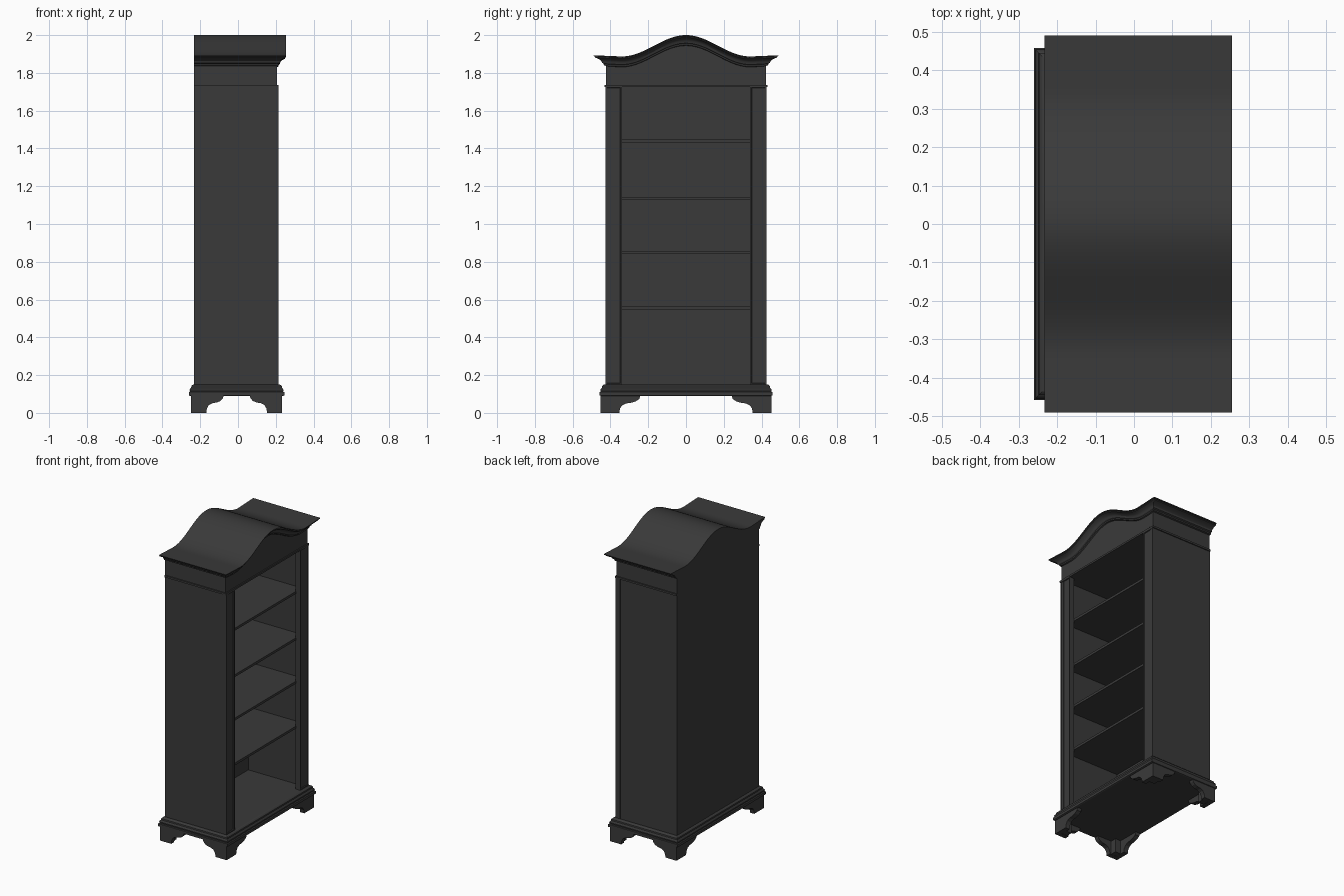
import bpy, bmesh, math

if "Cube" in bpy.data.objects:
    bpy.data.objects.remove(bpy.data.objects["Cube"])

mat = bpy.data.materials.new("dark_wood")
mat.diffuse_color = (0.042, 0.042, 0.042, 1)
mat.use_nodes = True
mat.node_tree.nodes["Principled BSDF"].inputs["Base Color"].default_value = mat.diffuse_color


def finish(name, bm, smooth=False):
    bmesh.ops.remove_doubles(bm, verts=bm.verts, dist=1e-5)
    bmesh.ops.recalc_face_normals(bm, faces=bm.faces)
    me = bpy.data.meshes.new(name)
    bm.to_mesh(me)
    bm.free()
    ob = bpy.data.objects.new(name, me)
    me.materials.append(mat)
    bpy.context.collection.objects.link(ob)
    if smooth:
        bpy.ops.object.select_all(action='DESELECT')
        ob.select_set(True)
        bpy.context.view_layer.objects.active = ob
        bpy.ops.object.shade_smooth_by_angle(angle=math.radians(25))
    return ob


def box_bm(x0, x1, y0, y1, z0, z1):
    bm = bmesh.new()
    bmesh.ops.create_cube(bm, size=1)
    for v in bm.verts:
        c = v.co
        c.x = x1 if c.x > 0 else x0
        c.y = y1 if c.y > 0 else y0
        c.z = z1 if c.z > 0 else z0
    return bm


def box(name, *dims):
    return finish(name, box_bm(*dims))


def prism(name, pts, offset):
    """Extrude a closed outline of 3D points by an offset vector."""
    bm = bmesh.new()
    f = bm.faces.new([bm.verts.new(p) for p in pts])
    ext = bmesh.ops.extrude_face_region(bm, geom=[f])
    bmesh.ops.translate(bm, vec=offset,
                        verts=[g for g in ext["geom"] if isinstance(g, bmesh.types.BMVert)])
    return finish(name, bm)


def stepped_block(name, x0, x1, hy, profile):
    """Rectangular block lofted through (offset, z) rings."""
    bm = bmesh.new()
    rings = []
    for o, z in profile:
        rings.append([bm.verts.new(p) for p in (
            (x0 - o, -hy - o, z), (x1 + o, -hy - o, z), (x1 + o, hy + o, z), (x0 - o, hy + o, z))])
    for a, b in zip(rings, rings[1:]):
        for i in range(4):
            j = (i + 1) % 4
            bm.faces.new((a[i], a[j], b[j], b[i]))
    bm.faces.new(rings[0])
    bm.faces.new(rings[-1])
    return finish(name, bm, True)


BACK = -0.232

# Base moulding
stepped_block("base_moulding", -0.23, 0.215, 0.427, [
    (0.024, 0.09), (0.030, 0.093), (0.030, 0.11), (0.024, 0.113), (0.026, 0.122),
    (0.022, 0.130), (0.018, 0.133), (0.017, 0.142), (0.011, 0.148), (0.006, 0.150), (0, 0.150)])

# Bracket feet: two shaped plates and a corner block at each corner
long_cut = [(0, 0), (0.10, 0), (0.103, 0.022), (0.115, 0.04), (0.135, 0.05),
            (0.16, 0.053), (0.185, 0.06), (0.205, 0.073), (0.212, 0.092), (0, 0.092)]
short_cut = [(0, 0), (0.08, 0), (0.083, 0.022), (0.094, 0.042), (0.112, 0.051),
             (0.135, 0.055), (0.155, 0.063), (0.168, 0.077), (0.172, 0.092), (0, 0.092)]
for sx, ex, nx in ((1, -0.248, "back"), (-1, 0.234, "front")):
    for sy, ny in ((1, "left"), (-1, "right")):
        ey = -sy * 0.453
        tag = nx + "_" + ny
        prism("foot_long_plate_" + tag, [(ex, ey + sy * u, z) for u, z in long_cut], (sx * 0.03, 0, 0))
        prism("foot_short_plate_" + tag, [(ex + sx * u, ey, z) for u, z in short_cut], (0, sy * 0.03, 0))
        xs = sorted((ex + sx * 0.02, ex + sx * 0.07))
        ys = sorted((ey + sy * 0.02, ey + sy * 0.07))
        box("foot_block_" + tag, *xs, *ys, 0.001, 0.092)

# Carcass: sides, back, shelves
for s, n in ((-1, "left"), (1, "right")):
    box("side_panel_" + n, BACK, 0.212, *sorted((s * 0.40, s * 0.425)), 0.149, 1.735)
    # Front stile with a sunken panel
    bm = box_bm(0.18, 0.215, *sorted((s * 0.34, s * 0.4255)), 0.150, 1.728)
    bm.normal_update()
    front = [f for f in bm.faces if f.normal.x > 0.9]
    bmesh.ops.inset_region(bm, faces=front, thickness=0.009, depth=0)
    bmesh.ops.inset_region(bm, faces=front, thickness=0.003, depth=-0.006)
    finish("front_stile_" + n, bm)
box("back_panel", BACK, -0.205, -0.40, 0.40, 0.149, 1.735)
for i, z in enumerate((0.555, 0.85, 1.135, 1.44)):
    box("shelf_%d" % (i + 1), -0.206, 0.182, -0.401, 0.401, z - 0.008, z + 0.008)


# Arched cornice line
def top(y):
    a = abs(y)
    if a < 0.34:
        return 1.887 + 0.113 * 0.5 * (1 + math.cos(math.pi * a / 0.34))
    return 1.887 + 0.006 * (a - 0.34) / 0.147


FX, FY, N = 0.207, 0.424, 48
ys = [-FY + 2 * FY * i / N for i in range(N + 1)]

# Frieze with arched top, and bead below it
prism("frieze", [(BACK, -FY, 1.73), (BACK, FY, 1.73)] + [(BACK, y, top(y) - 0.001) for y in reversed(ys)],
      (FX - BACK, 0, 0))
box("frieze_bead", BACK, 0.215, -0.432, 0.432, 1.725, 1.737)

# Cornice: (projection, drop) section swept along sides and arched front
section = [(0, -0.056), (0.16, -0.053), (0.18, -0.045), (0.30, -0.040), (0.36, -0.030),
           (0.50, -0.022), (0.70, -0.016), (0.86, -0.012), (0.88, -0.007), (0.97, -0.005), (1, 0)]
PX, PY = 0.048, 0.066
bm = bmesh.new()


def station(x, px, y, py):
    zy = y + py
    return [bm.verts.new((x + px * o, y + py * o, top(zy) + d)) for o, d in section]


rows = [station(BACK, 0, -FY, -PY), station(FX, PX, -FY, -PY)]
rows += [station(FX, PX, y, 0) for y in ys[1:-1]]
rows += [station(FX, PX, FY, PY), station(BACK, 0, FY, PY)]
for a, b in zip(rows, rows[1:]):
    for i in range(len(section) - 1):
        bm.faces.new((a[i], a[i + 1], b[i + 1], b[i]))
# Roof surface behind the cornice edge, plus closed ends at the back
edge = [r[-1] for r in rows[1:-1]]
rear = [rows[0][-1]] + [bm.verts.new((BACK, v.co.y, v.co.z)) for v in edge[1:-1]] + [rows[-1][-1]]
for i in range(len(edge) - 1):
    bm.faces.new((edge[i], edge[i + 1], rear[i + 1], rear[i]))
for r in (rows[0], rows[-1]):
    s = -1 if r[0].co.y < 0 else 1
    bm.faces.new(r + [bm.verts.new((BACK, s * FY, top(FY)))])
finish("cornice", bm, True)
